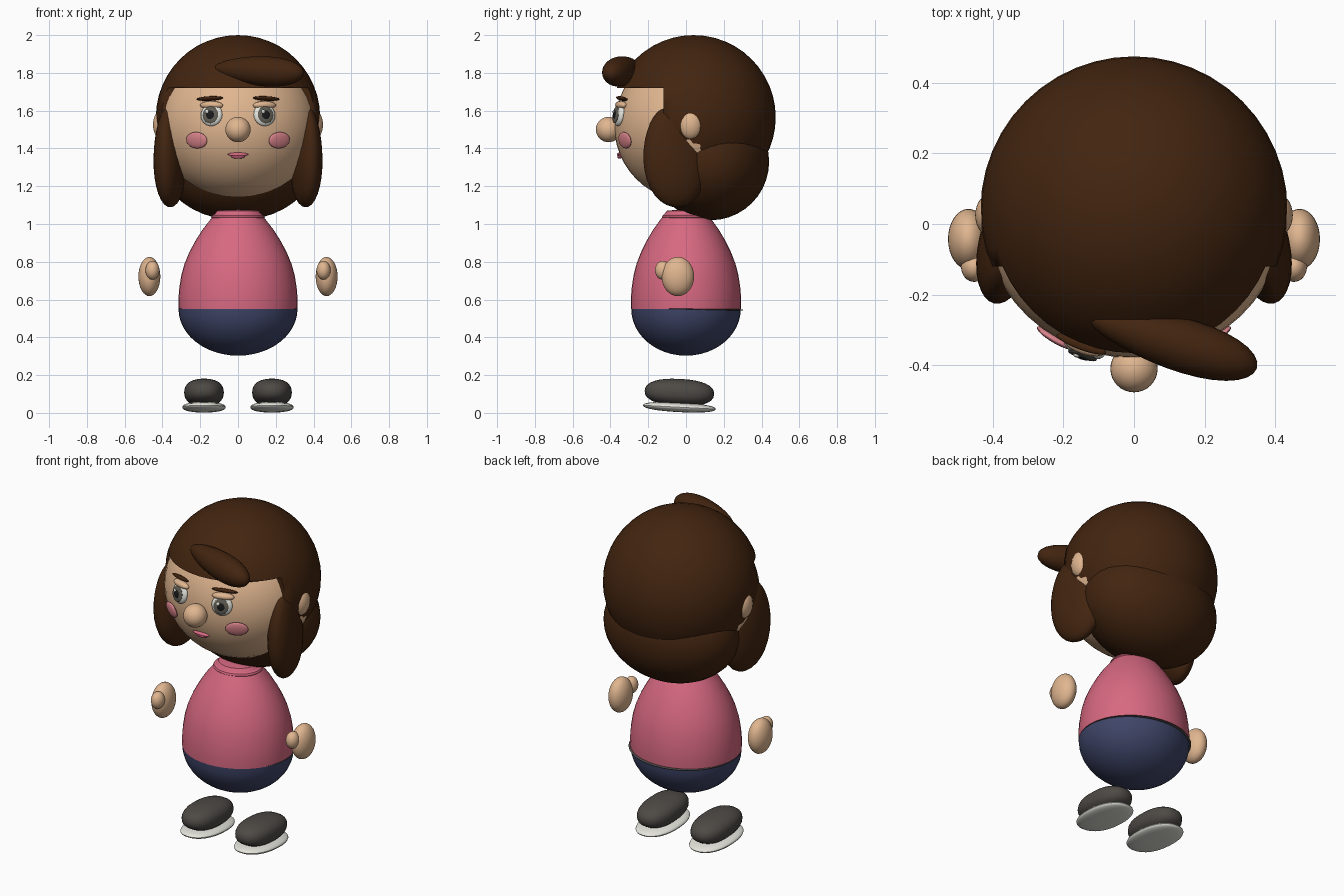
import bpy, bmesh, math
from mathutils import Matrix, Vector, Euler

old = bpy.data.objects.get("Cube")
if old:
    bpy.data.objects.remove(old, do_unlink=True)


def material(name, rgb):
    m = bpy.data.materials.new(name)
    m.use_nodes = True
    m.diffuse_color = (*rgb, 1)
    m.node_tree.nodes["Principled BSDF"].inputs["Base Color"].default_value = (*rgb, 1)
    return m


SKIN = material("skin", (0.75, 0.47, 0.28))
HAIR = material("brown hair", (0.055, 0.018, 0.005))
PINK = material("rose pink", (0.68, 0.14, 0.22))
BLUSH = material("blush", (0.70, 0.23, 0.26))
NAVY = material("navy", (0.05, 0.06, 0.14))
DARK = material("charcoal", (0.075, 0.068, 0.06))
WHITE = material("off white", (0.78, 0.78, 0.72))
IRIS = material("grey iris", (0.12, 0.11, 0.09))
PUPIL = material("black", (0.01, 0.01, 0.01))


def finish(name, bm, mat):
    bmesh.ops.recalc_face_normals(bm, faces=bm.faces)
    me = bpy.data.meshes.new(name)
    bm.to_mesh(me)
    bm.free()
    me.materials.append(mat)
    ob = bpy.data.objects.new(name, me)
    bpy.context.collection.objects.link(ob)
    smooth(ob)
    return ob


def smooth(ob):
    bpy.ops.object.select_all(action="DESELECT")
    ob.select_set(True)
    bpy.context.view_layer.objects.active = ob
    bpy.ops.object.shade_smooth_by_angle(angle=math.radians(35))


def blob(name, mat, loc, size, rot=(0, 0, 0), boxy=1.0, taper=0.0, axis=2, seg=32):
    """Ellipsoid; boxy < 1 squares it off, taper widens one end along axis."""
    bm = bmesh.new()
    bmesh.ops.create_uvsphere(bm, u_segments=seg, v_segments=seg // 2, radius=1)
    turn = Euler([math.radians(a) for a in rot]).to_matrix()
    for v in bm.verts:
        c = Vector([math.copysign(abs(k) ** boxy, k) for k in v.co])
        grow = 1 + taper * c[axis]
        c = Vector([k if i == axis else k * grow for i, k in enumerate(c)])
        v.co = turn @ Vector([k * s for k, s in zip(c, size)]) + Vector(loc)
    return finish(name, bm, mat)


def lathe(name, mat, profile, y_scale):
    bm = bmesh.new()
    verts = [bm.verts.new((r, 0, z)) for r, z in profile]
    edges = [bm.edges.new(p) for p in zip(verts, verts[1:])]
    bmesh.ops.spin(bm, geom=verts + edges, axis=(0, 0, 1), cent=(0, 0, 0),
                   angle=math.tau, steps=40)
    bmesh.ops.remove_doubles(bm, verts=bm.verts, dist=0.0005)
    bmesh.ops.scale(bm, vec=(1, y_scale, 1), verts=bm.verts)
    return finish(name, bm, mat)


HEAD_C, HEAD_R = Vector((0, 0.02, 1.52)), Vector((0.425, 0.40, 0.40))


def on_face(name, mat, x, z, size, out=0.0, roll=0, seg=24):
    """Flattened ellipsoid laid on the front of the head."""
    dx, dz = x / HEAD_R.x, (z - HEAD_C.z) / HEAD_R.z
    d = math.sqrt(1 - dx * dx - dz * dz)
    n = Vector((dx / HEAD_R.x, -d / HEAD_R.y, dz / HEAD_R.z)).normalized()
    p = Vector((x, HEAD_C.y - d * HEAD_R.y, z)) + n * out
    yaw = math.degrees(math.atan2(n.x, -n.y))
    pitch = -math.degrees(math.asin(n.z))
    return blob(name, mat, p, size, (pitch, roll, yaw), seg=seg)


# Head and hair cap with a squared opening for the face
blob("head", SKIN, HEAD_C, HEAD_R, seg=48)
hair = blob("hair_cap", HAIR, (0, 0.04, 1.565), (0.435,) * 3, seg=48)
bm = bmesh.new()
bmesh.ops.create_cube(bm, size=1, matrix=Matrix.Translation((0, -0.62, 1.22))
                      @ Matrix.Diagonal((2, 1, 1, 1)))
cutter = finish("face_opening", bm, HAIR)
cutter.hide_render = True
mod = hair.modifiers.new("opening", "BOOLEAN")
mod.object, mod.solver = cutter, "EXACT"
smooth(hair)
bpy.ops.object.modifier_apply(modifier=mod.name)
bpy.data.objects.remove(cutter, do_unlink=True)

blob("hair_back", HAIR, (0, 0.13, 1.33), (0.41, 0.31, 0.31), seg=40)
blob("hair_fringe", HAIR, (0.11, -0.335, 1.81), (0.25, 0.075, 0.078), (0, 3, -17),
     taper=0.2, axis=0)

# Mirrored parts
for s, side in ((1, "left"), (-1, "right")):
    blob(side + "_hair_lock", HAIR, (s * 0.362, -0.065, 1.355), (0.08, 0.165, 0.268),
         (7, 0, s * 12), taper=-0.12)
    blob(side + "_ear", SKIN, (s * 0.40, 0.025, 1.525), (0.05, 0.064, 0.08))

    # Eye layers, brow and cheek
    on_face(side + "_eye", WHITE, s * 0.14, 1.578, (0.06, 0.024, 0.06))
    on_face(side + "_eyelid", SKIN, s * 0.14, 1.628, (0.064, 0.028, 0.022))
    on_face(side + "_iris", IRIS, s * 0.14, 1.575, (0.043, 0.008, 0.045), 0.02)
    on_face(side + "_pupil", PUPIL, s * 0.14, 1.575, (0.023, 0.006, 0.024), 0.025)
    on_face(side + "_eye_glint", WHITE, s * 0.14 - 0.014, 1.59, (0.01, 0.005, 0.01),
            0.029, seg=12)
    on_face(side + "_eyebrow", HAIR, s * 0.145, 1.66, (0.075, 0.018, 0.011), 0.012,
            s * 3)
    on_face(side + "_cheek", BLUSH, s * 0.215, 1.445, (0.064, 0.014, 0.044), 0.008)

    # Hand and thumb
    blob(side + "_hand", SKIN, (s * 0.469, -0.043, 0.722), (0.058, 0.086, 0.104))
    blob(side + "_thumb", SKIN, (s * 0.453, -0.122, 0.755), (0.037, 0.042, 0.05))

    # Shoe and sole
    blob(side + "_shoe", DARK, (s * 0.18, -0.035, 0.108), (0.105, 0.184, 0.072),
         (-3, 0, 0), boxy=0.85)
    sole = blob(side + "_sole", WHITE, (s * 0.18, -0.035, 0.03), (0.115, 0.193, 0.026),
                (-3, 0, 0), boxy=0.9)
    for v in sole.data.vertices:
        v.co.z = max(v.co.z, 0 if v.co.y > -0.1 else 0.15 * (-0.1 - v.co.y))

# Nose and mouth
blob("nose", SKIN, (0, -0.41, 1.5), (0.067,) * 3)
on_face("upper_lip", PINK, 0, 1.37, (0.055, 0.012, 0.009), 0.004)
on_face("lower_lip", PINK, 0, 1.36, (0.038, 0.014, 0.012), 0.004)

# Shirt with rolled collar
lathe("shirt", PINK, [(0, 0.55), (0.315, 0.55), (0.316, 0.6), (0.311, 0.66), (0.3, 0.73),
                      (0.283, 0.79), (0.258, 0.85), (0.226, 0.91), (0.188, 0.97),
                      (0.145, 1.025), (0.11, 1.07), (0, 1.08)], 0.925)
lathe("collar", PINK, [(0.12, 1.02), (0.137, 1.026), (0.142, 1.036), (0.137, 1.046),
                       (0.12, 1.055), (0.11, 1.038), (0.12, 1.02)], 0.9)

# Trousers as a rounded bowl, with a thin belt
bowl = [(0.315 * math.cos(a), 0.55 - 0.247 * math.sin(a))
        for a in (i * math.pi / 24 for i in range(13))]
lathe("trousers", NAVY, [(0, 0.55)] + bowl, 0.92)
blob("belt", DARK, (0, 0.008, 0.55), (0.319, 0.297, 0.011), (-1, 0, 0), seg=40)
